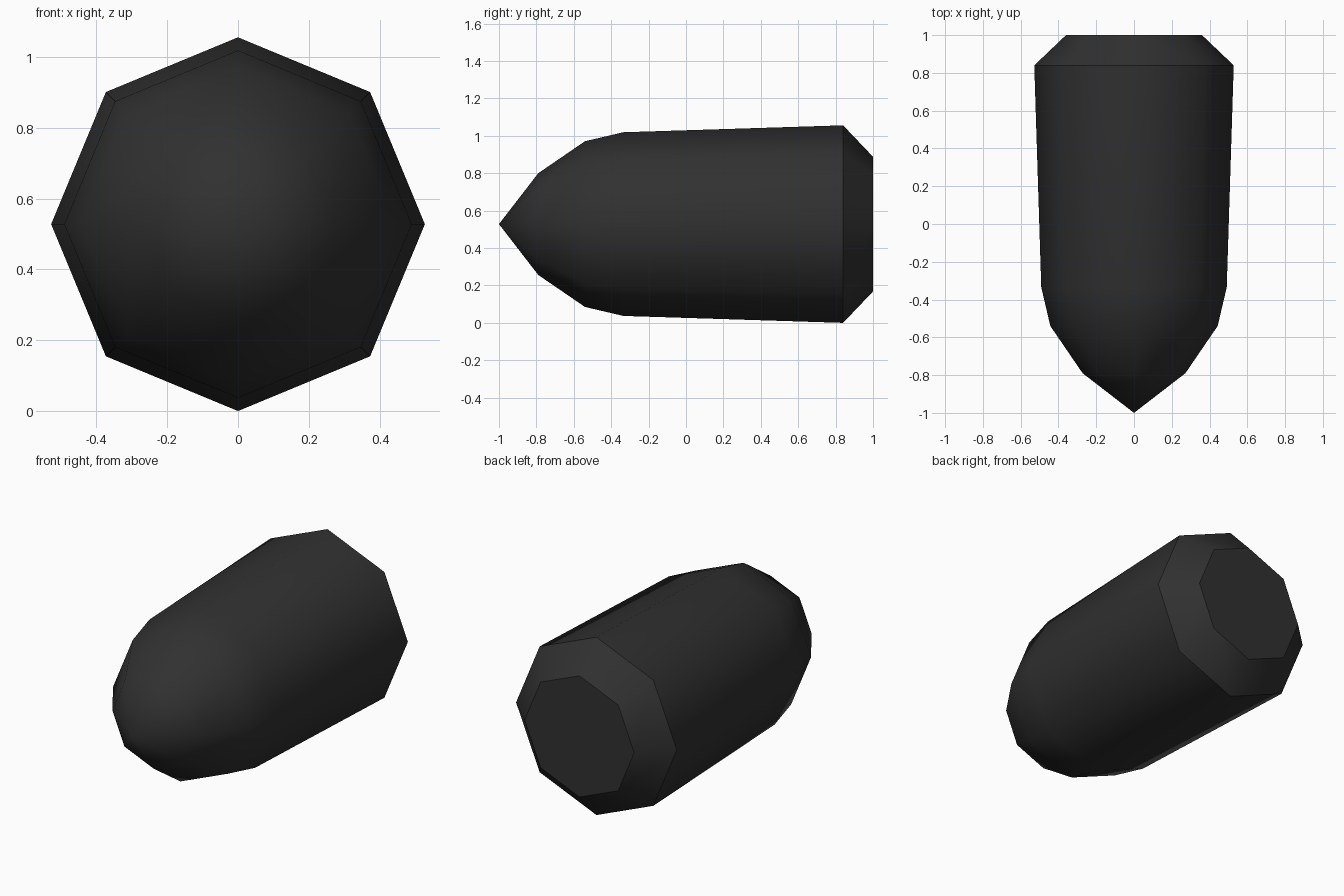
import bpy, bmesh, math

if "Cube" in bpy.data.objects:
    bpy.data.objects.remove(bpy.data.objects["Cube"])

SIDES = 8
CENTRE_Z = 0.528
# (y, radius) rings from behind the nose tip to the rear cap
PROFILE = [(-0.79, 0.272), (-0.54, 0.443), (-0.335, 0.491), (0.84, 0.528), (1.0, 0.36)]

mat = bpy.data.materials.new("dark grey")
mat.diffuse_color = (0.03, 0.03, 0.03, 1)
mat.use_nodes = True
mat.node_tree.nodes["Principled BSDF"].inputs["Base Color"].default_value = mat.diffuse_color

bm = bmesh.new()

# rings of the eight-sided shell
rings = []
for y, r in PROFILE:
    angles = [2 * math.pi * i / SIDES for i in range(SIDES)]
    rings.append([bm.verts.new((r * math.cos(a), y, CENTRE_Z + r * math.sin(a))) for a in angles])

# pointed nose
tip = bm.verts.new((0, -1, CENTRE_Z))
for i in range(SIDES):
    bm.faces.new((tip, rings[0][i], rings[0][(i + 1) % SIDES]))

# body and rear chamfer
for a, b in zip(rings, rings[1:]):
    for i in range(SIDES):
        j = (i + 1) % SIDES
        bm.faces.new((a[i], a[j], b[j], b[i]))

# flat rear cap
bm.faces.new(rings[-1])
bmesh.ops.recalc_face_normals(bm, faces=bm.faces)

# smooth round the body, crisp edges at the chamfer and cap
for f in bm.faces:
    f.smooth = True
for ring in rings[-2:]:
    for i in range(SIDES):
        bm.edges.get((ring[i], ring[(i + 1) % SIDES])).smooth = False

mesh = bpy.data.meshes.new("bullet_body")
bm.to_mesh(mesh)
bm.free()
mesh.materials.append(mat)
bpy.context.collection.objects.link(bpy.data.objects.new("bullet_body", mesh))
